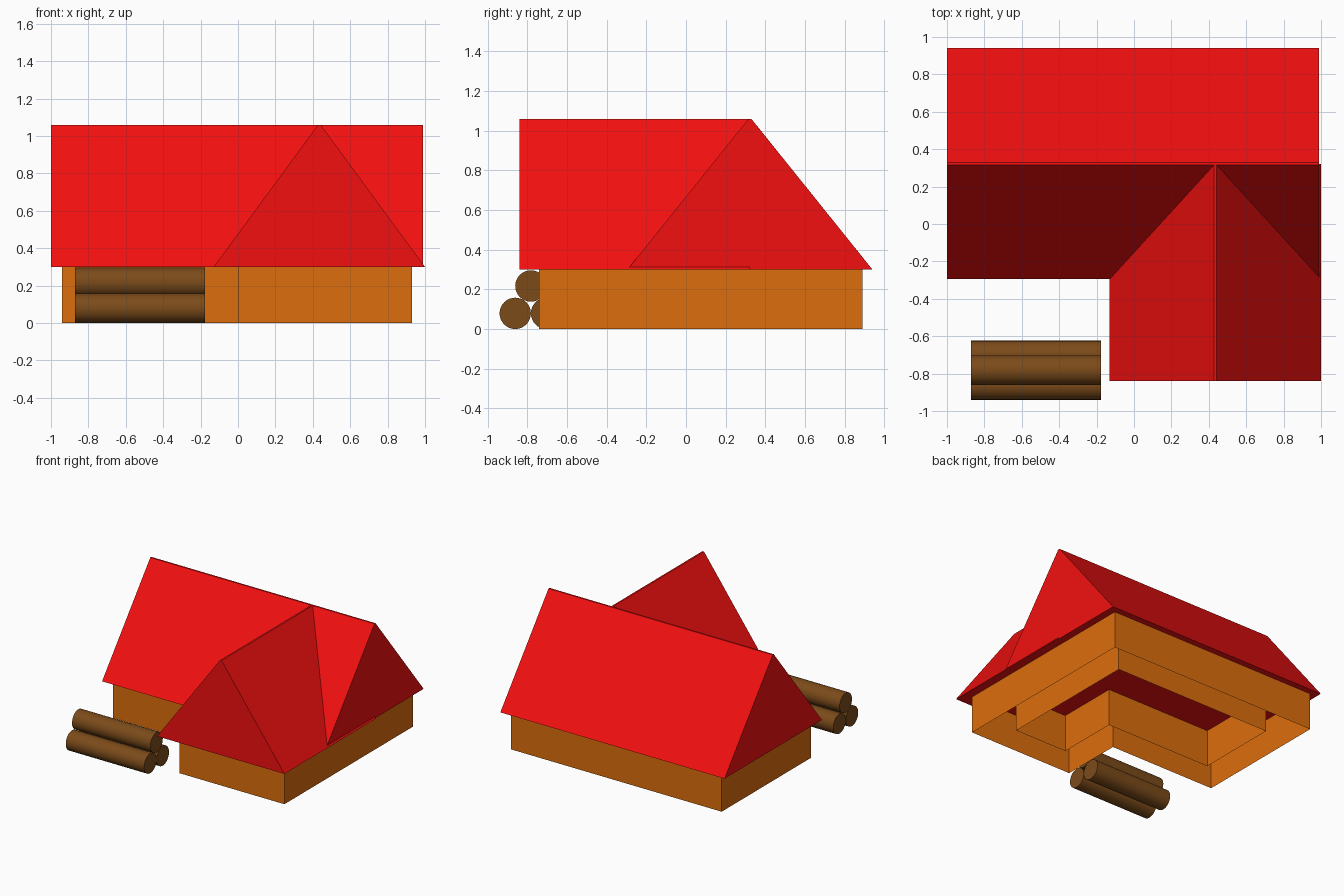
import bpy, bmesh, math

if "Cube" in bpy.data.objects:
    bpy.data.objects.remove(bpy.data.objects["Cube"])


def material(name, rgb):
    m = bpy.data.materials.new(name)
    m.diffuse_color = (*rgb, 1)
    m.use_nodes = True
    m.node_tree.nodes["Principled BSDF"].inputs["Base Color"].default_value = m.diffuse_color
    return m


RED = material("red_roof", (0.9, 0.005, 0.005))
ORANGE = material("orange_wall", (0.72, 0.155, 0.004))
BROWN = material("brown_wood", (0.2, 0.07, 0.01))


def extrude_profile(name, points, offset, mat, caps=True):
    """Sweep a closed 3D outline along an offset, with or without end caps."""
    bm = bmesh.new()
    a = [bm.verts.new(p) for p in points]
    b = [bm.verts.new([c + d for c, d in zip(p, offset)]) for p in points]
    n = len(a)
    for i in range(n):
        j = (i + 1) % n
        bm.faces.new((a[i], a[j], b[j], b[i]))
    if caps:
        bm.faces.new(a[::-1])
        bm.faces.new(b)
    bmesh.ops.recalc_face_normals(bm, faces=bm.faces)
    mesh = bpy.data.meshes.new(name)
    bm.to_mesh(mesh)
    bm.free()
    obj = bpy.data.objects.new(name, mesh)
    bpy.context.collection.objects.link(obj)
    mesh.materials.append(mat)
    return obj


def gable(left, right):
    """Gable outline with a very narrow flat ridge."""
    mid, r = (left + right) / 2, 0.007
    return [(left, EAVE), (right, EAVE), (mid + r, RIDGE), (mid - r, RIDGE)]


EAVE, RIDGE = 0.3, 1.06

# Roofs: main gable along x, wing gable along y
extrude_profile("main_roof", [(-1.0, y, z) for y, z in gable(-0.295, 0.94)],
                (1.99, 0, 0), RED)
extrude_profile("wing_roof", [(x, -0.84, z) for x, z in gable(-0.13, 1.0)],
                (0, 1.16, 0), RED)


# L-shaped walls: outer and inner shells, open underneath
def l_outline(d):
    x0, xm, x1 = -0.94 + d, d, 0.93 - d
    y0, ym, y1 = -0.74 + d, -0.24 + d, 0.89 - d
    return [(x0, ym, 0), (xm, ym, 0), (xm, y0, 0),
            (x1, y0, 0), (x1, y1, 0), (x0, y1, 0)]


for name, inset in (("outer_wall", 0), ("inner_wall", 0.23)):
    extrude_profile(name, l_outline(inset), (0, 0, EAVE), ORANGE, caps=False)

# Stacked log pile
R = 0.079
for i, (y, z) in enumerate([(-0.861, R), (-0.703, R), (-0.782, R + 0.138)]):
    bpy.ops.mesh.primitive_cylinder_add(
        vertices=32, radius=R, depth=0.695, location=(-0.523, y, z),
        rotation=(0, math.pi / 2, 0))
    log = bpy.context.object
    log.name = f"log_{i + 1}"
    log.data.materials.append(BROWN)
    bpy.ops.object.shade_smooth_by_angle(angle=math.radians(30))
